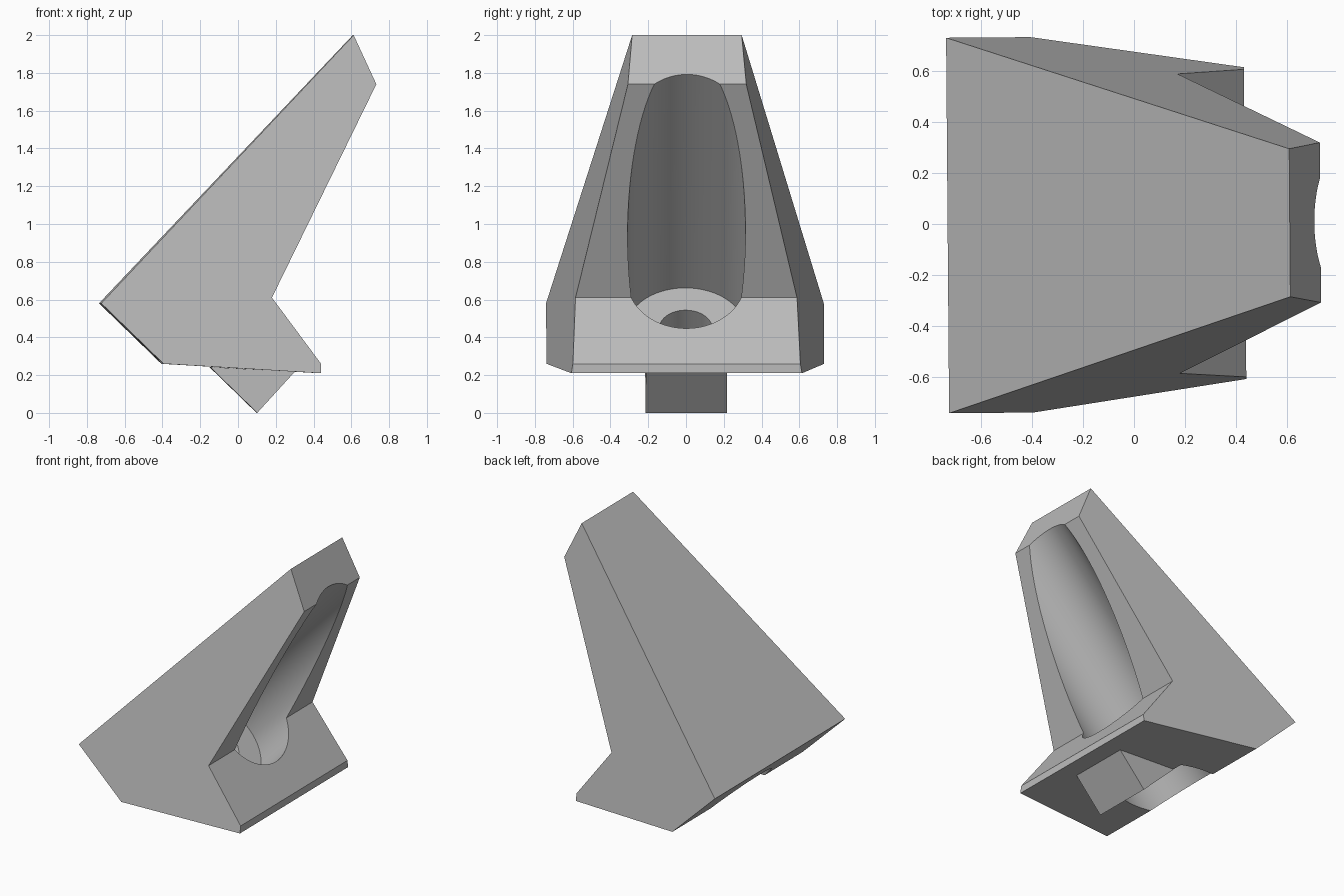
import bpy, bmesh, math
from mathutils import Vector

if "Cube" in bpy.data.objects:
    bpy.data.objects.remove(bpy.data.objects["Cube"], do_unlink=True)

grey = bpy.data.materials.new("plain grey")
grey.use_nodes = True
grey.diffuse_color = (0.5, 0.5, 0.5, 1)
grey.node_tree.nodes["Principled BSDF"].inputs["Base Color"].default_value = (0.5, 0.5, 0.5, 1)

TWIST = 0.008                        # slight turn about the vertical
AXIS = Vector((0.686, 0, 0.727))     # bore direction, parallel to the sloping back
FLOOR = Vector((-0.133, 0, 0.448))   # centre of the bore floor


def prism(name, profile, half_width):
    """Side profile spread to both sides by a half-width function."""
    bm = bmesh.new()
    rings = [[bm.verts.new((x, s * half_width(x, z), z)) for x, z in profile] for s in (-1, 1)]
    for ring in rings:
        bm.faces.new(ring)
    n = len(profile)
    for i in range(n):
        j = (i + 1) % n
        bm.faces.new((rings[0][i], rings[0][j], rings[1][j], rings[1][i]))
    bmesh.ops.recalc_face_normals(bm, faces=bm.faces)
    mesh = bpy.data.meshes.new(name)
    bm.to_mesh(mesh)
    bm.free()
    mesh.materials.append(grey)
    obj = bpy.data.objects.new(name, mesh)
    bpy.context.collection.objects.link(obj)
    return obj


def drill(target, radius, start, end):
    """Cut a round hole along the bore axis, distances measured from the floor."""
    bpy.ops.mesh.primitive_cylinder_add(
        vertices=96, radius=radius, depth=end - start,
        location=FLOOR + AXIS * (start + end) / 2,
        rotation=(0, math.atan2(AXIS.x, AXIS.z), 0))
    cutter = bpy.context.object
    cutter.hide_render = True
    cutter.data.materials.append(grey)
    mod = target.modifiers.new("drill", 'BOOLEAN')
    mod.operation = 'DIFFERENCE'
    mod.solver = 'EXACT'
    mod.object = cutter
    bpy.context.view_layer.objects.active = target
    bpy.ops.object.modifier_apply(modifier=mod.name)
    bpy.data.objects.remove(cutter, do_unlink=True)


# Tapered body with a sloping back and a projecting foot
body = prism("body",
             [(-0.73, 0.58), (0.61, 2.0), (0.73, 1.74), (0.175, 0.61),
              (0.435, 0.26), (0.435, 0.21), (-0.40, 0.26)],
             lambda x, z: 0.714 - 0.159 * x - 0.1636 * z)

# Main bore, through hole and recess underneath
drill(body, 0.312, 0.0, 2.4)
drill(body, 0.14, -0.4, 0.2)
drill(body, 0.312, -0.9, -0.16)

# Wedge shaped locating peg below
peg = prism("locating_peg", [(-0.15, 0.243), (0.30, 0.219), (0.10, 0.0)],
            lambda x, z: 0.215)

for obj in (body, peg):
    obj.rotation_euler.z = TWIST
    bpy.ops.object.select_all(action='DESELECT')
    obj.select_set(True)
    bpy.context.view_layer.objects.active = obj
    bpy.ops.object.shade_smooth_by_angle(angle=math.radians(15))
